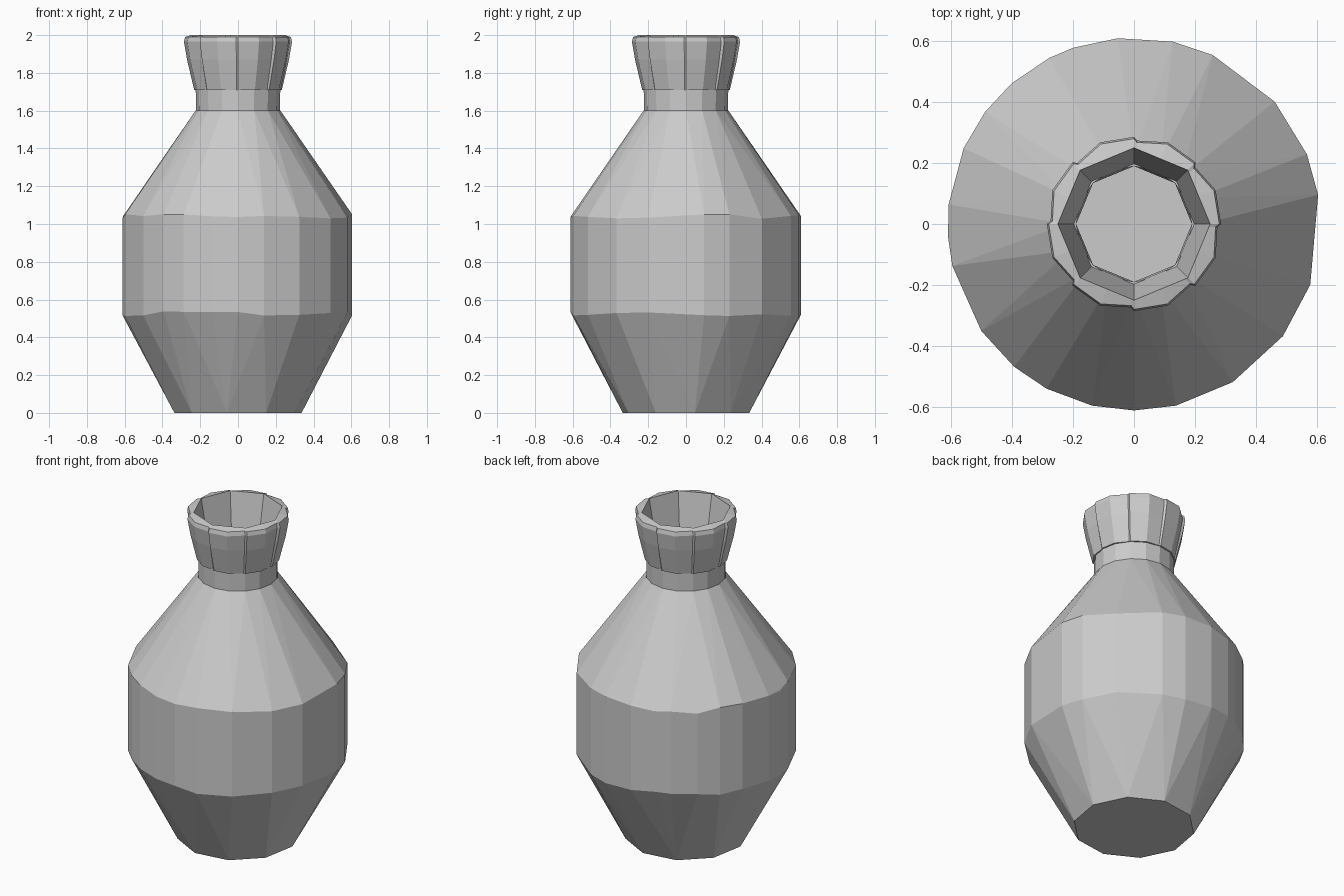
import bpy, bmesh, math, random
from mathutils import Vector

random.seed(4)
cube = bpy.data.objects.get("Cube")
if cube:
    bpy.data.objects.remove(cube, do_unlink=True)

clay = bpy.data.materials.new("grey clay")
clay.use_nodes = True
clay.diffuse_color = (0.6, 0.6, 0.6, 1)
clay.node_tree.nodes["Principled BSDF"].inputs["Base Color"].default_value = (0.6, 0.6, 0.6, 1)


def polar(r, deg, z):
    a = math.radians(deg)
    return Vector((r * math.cos(a), r * math.sin(a), z))


def even(count, start=0):
    return [start + 360 * i / count for i in range(count)]


def finish(bm, name):
    mesh = bpy.data.meshes.new(name)
    bm.to_mesh(mesh)
    bm.free()
    mesh.materials.append(clay)
    obj = bpy.data.objects.new(name, mesh)
    bpy.context.collection.objects.link(obj)
    return obj


def loft(name, rings, cap_end=False):
    """Skin a stack of closed rings that share one point count."""
    bm = bmesh.new()
    loops = [[bm.verts.new(p) for p in ring] for ring in rings]
    n = len(loops[0])
    for low, high in zip(loops, loops[1:]):
        for i in range(n):
            j = (i + 1) % n
            bm.faces.new((low[i], low[j], high[j], high[i]))
    if cap_end:
        bm.faces.new(loops[-1])
    return finish(bm, name)


# Body: faceted hull around uneven belly rings, a ten-sided foot and the shoulder
belly = [9, 22, 41, 65, 78, 95, 109, 117, 131, 143, 156, 174,
         184, 193, 215, 230, 242, 257, 270, 283, 302, 323, 341]
layers = [(0.34, 0.005, even(10, 8)), (0.612, 0.525, belly),
          (0.612, 1.04, belly), (0.225, 1.6, even(16))]
bm = bmesh.new()
for r, z, angles in layers:
    for a in angles:
        wobble = random.uniform(-0.015, 0.015) if r > 0.5 else 0
        bm.verts.new(polar(r, a, z + wobble))
bmesh.ops.convex_hull(bm, input=bm.verts)
bmesh.ops.dissolve_limit(bm, angle_limit=0.02, verts=bm.verts, edges=bm.edges)
# Open the top and settle the foot on the floor
top = [f for f in bm.faces if f.normal.z > 0.95]
bmesh.ops.delete(bm, geom=top, context='FACES')
for v in bm.verts:
    if v.co.z < 0.1:
        v.co.z = 0
finish(bm, "body")

# Neck band
loft("neck", [[polar(r, a, z) for a in even(16)]
              for r, z in ((0.222, 1.595), (0.224, 1.715), (0.19, 1.715))])


# Flared collar: eight folded panels, each stepping in at its seam
def panel_ring(r, z, step):
    ring = []
    for i in range(8):
        a = i * 45
        ring += [polar(r, a, z), polar(r + step / 3, a + 22.5, z),
                 polar(r - step, a + 43, z)]
    return ring


def octagon_ring(r, z):
    # Octagon sampled with the panel point count, middles lying on its sides
    ring = []
    for i in range(8):
        p, q = polar(r, i * 45, z), polar(r, i * 45 + 45, z)
        ring += [p, p.lerp(q, 0.5), p.lerp(q, 0.95)]
    return ring


loft("collar", [octagon_ring(0.2, 1.71), panel_ring(0.232, 1.71, 0.006),
                panel_ring(0.27, 1.87, 0.012), panel_ring(0.286, 1.965, 0.012),
                panel_ring(0.28, 1.99, 0.012), octagon_ring(0.25, 2.0)])

# Inner lining from the rim through the throat to the hollow floor
lining = ((0.25, 2.0), (0.195, 1.7), (0.19, 1.6), (0.55, 1.02),
          (0.55, 0.56), (0.3, 0.05))
loft("lining", [[polar(r, a, z) for a in even(8)] for r, z in reversed(lining)][::-1],
     cap_end=True)
for obj in bpy.context.collection.objects:
    if obj.name == "lining":
        obj.data.flip_normals()
        # Turn every face towards the hollow
        bm = bmesh.new()
        bm.from_mesh(obj.data)
        for f in bm.faces:
            c = f.calc_center_median()
            if f.normal.dot(Vector((0, 0, 1)) - c if c.z < 1.6 else Vector((-c.x, -c.y, 0))) < 0:
                f.normal_flip()
        bm.to_mesh(obj.data)
        bm.free()
